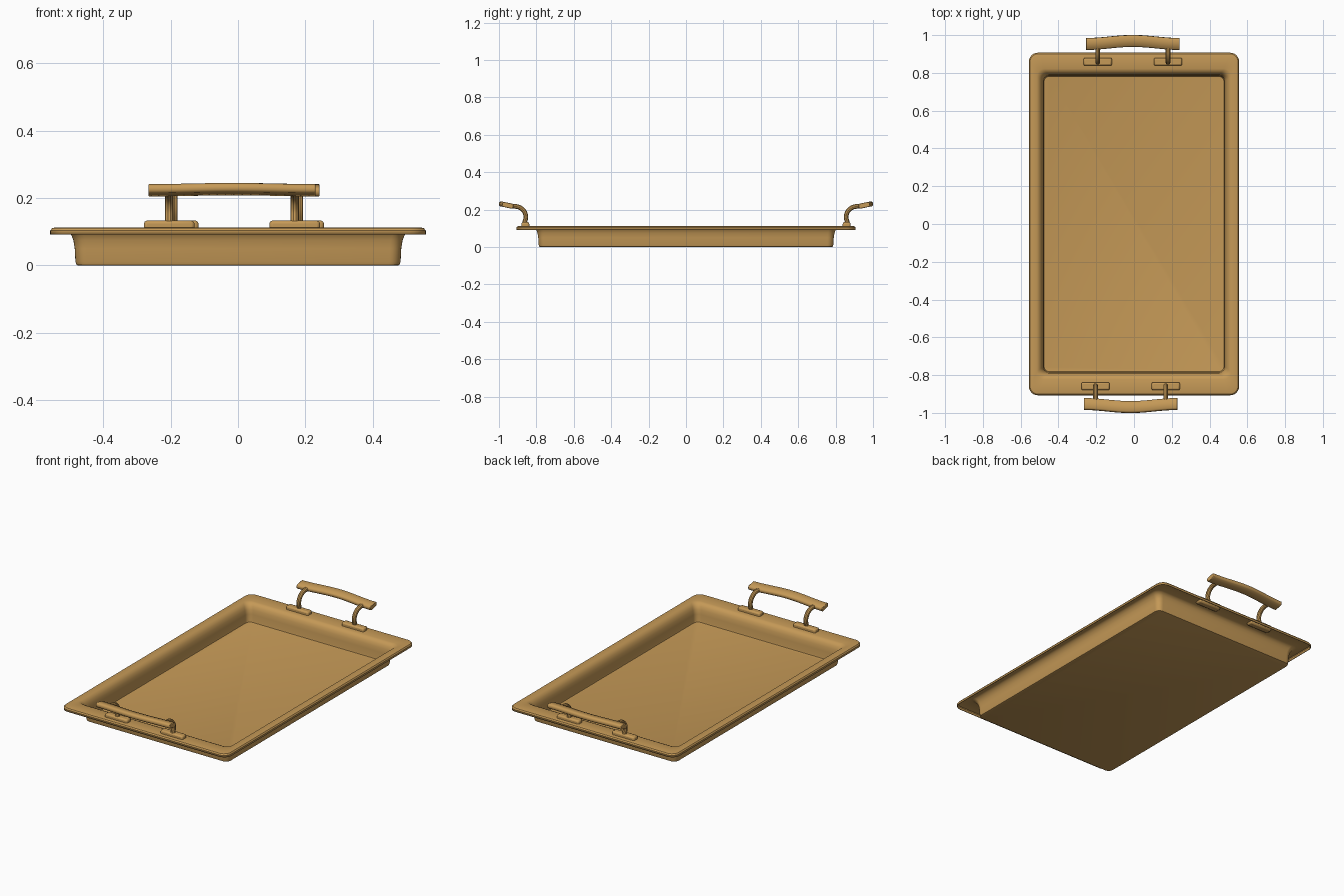
import bpy, bmesh, math
from mathutils import Matrix, Vector

cube = bpy.data.objects.get("Cube")
if cube:
    bpy.data.objects.remove(cube)

COLOR = (0.56, 0.32, 0.095, 1)
brass = bpy.data.materials.new("warm_brass")
brass.use_nodes = True
brass.diffuse_color = COLOR
brass.node_tree.nodes["Principled BSDF"].inputs["Base Color"].default_value = COLOR


def finish(obj, angle=35):
    """Give the part its material and smooth shading."""
    if not obj.data.materials:
        obj.data.materials.append(brass)
    bpy.ops.object.select_all(action="DESELECT")
    obj.select_set(True)
    bpy.context.view_layer.objects.active = obj
    bpy.ops.object.shade_smooth_by_angle(angle=math.radians(angle))


def make(name, bm):
    bmesh.ops.recalc_face_normals(bm, faces=bm.faces)
    mesh = bpy.data.meshes.new(name)
    bm.to_mesh(mesh)
    bm.free()
    obj = bpy.data.objects.new(name, mesh)
    bpy.context.collection.objects.link(obj)
    return obj


def rounded_loop(bm, hx, hy, r, z, steps=6):
    """Ring of vertices around a rounded rectangle."""
    ring = []
    for q, (sx, sy) in enumerate([(1, 1), (-1, 1), (-1, -1), (1, -1)]):
        for i in range(steps + 1):
            a = (q + i / steps) * math.pi / 2
            ring.append(bm.verts.new((sx * (hx - r) + r * math.cos(a),
                                      sy * (hy - r) + r * math.sin(a), z)))
    return ring


# Tray: thin sheet from the turned-down lip, over the rim, down to the floor
bm = bmesh.new()
profile = [(0.553, 0.903, 0.092), (0.553, 0.903, 0.102), (0.549, 0.899, 0.107),
           (0.540, 0.890, 0.109), (0.515, 0.822, 0.108), (0.505, 0.810, 0.104),
           (0.495, 0.800, 0.092), (0.488, 0.794, 0.075), (0.484, 0.790, 0.050),
           (0.482, 0.788, 0.012), (0.479, 0.785, 0.002), (0.474, 0.780, 0.0)]
rings = []
for k, (hx, hy, z) in enumerate(profile):
    radius = 0.045 - 0.015 * k / (len(profile) - 1)
    rings.append(rounded_loop(bm, hx, hy, radius, z))
for a, b in zip(rings, rings[1:]):
    n = len(a)
    for i in range(n):
        j = (i + 1) % n
        bm.faces.new((a[i], a[j], b[j], b[i]))
bm.faces.new(rings[-1])
tray = make("tray", bm)
if tray.data.polygons[-1].normal.z < 0:
    tray.data.flip_normals()
solid = tray.modifiers.new("sheet_thickness", "SOLIDIFY")
solid.thickness = 0.004
solid.offset = 1
finish(tray)


def mount(name, x, y):
    """Chamfered foot plate that passes through the rim."""
    bm = bmesh.new()
    bmesh.ops.create_cube(bm, size=1, matrix=Matrix.Translation((x, y, 0.115))
                          @ Matrix.Diagonal((0.15, 0.042, 0.036, 1)))
    obj = make(name, bm)
    bev = obj.modifiers.new("chamfer", "BEVEL")
    bev.width = 0.009
    bev.segments = 2
    finish(obj)


def post(name, x, side):
    """Bent rod from the foot plate to the grip."""
    curve = bpy.data.curves.new(name, "CURVE")
    curve.dimensions = "3D"
    curve.bevel_depth = 0.013
    curve.bevel_resolution = 3
    curve.resolution_u = 8
    curve.use_fill_caps = True
    spline = curve.splines.new("BEZIER")
    path = [(0.864, 0.125), (0.857, 0.170), (0.882, 0.207), (0.940, 0.221)]
    spline.bezier_points.add(len(path) - 1)
    for p, (y, z) in zip(spline.bezier_points, path):
        p.co = (x, side * y, z)
        p.handle_left_type = p.handle_right_type = "AUTO"
    obj = bpy.data.objects.new(name, curve)
    bpy.context.collection.objects.link(obj)
    bpy.ops.object.select_all(action="DESELECT")
    obj.select_set(True)
    bpy.context.view_layer.objects.active = obj
    bpy.ops.object.convert(target="MESH")
    finish(bpy.context.view_layer.objects.active)


def grip(name, cx, side):
    """Tilted bar, bowed outwards at the middle, with rounded edges."""
    bm = bmesh.new()
    half, segs = 0.248, 20
    tilt = Matrix.Rotation(math.radians(12), 4, "X")
    w, h, c = 0.031, 0.0135, 0.007
    section = [(-w + c, -h), (w - c, -h), (w, -h + c), (w, h - c),
               (w - c, h), (-w + c, h), (-w, h - c), (-w, -h + c)]
    rings = []
    for i in range(segs + 1):
        u = 2 * i / segs - 1
        bow = 0.0165 * (0.5 + 0.5 * math.cos(math.pi * u))
        ring = []
        for y, z in section:
            v = tilt @ Vector((0, y + bow, z))
            ring.append(bm.verts.new((cx + half * u, side * (v.y + 0.953), v.z + 0.223)))
        rings.append(ring)
    for a, b in zip(rings, rings[1:]):
        for i in range(len(a)):
            j = (i + 1) % len(a)
            bm.faces.new((a[i], a[j], b[j], b[i]))
    bm.faces.new(rings[0])
    bm.faces.new(rings[-1])
    obj = make(name, bm)
    bev = obj.modifiers.new("soft_ends", "BEVEL")
    bev.width = 0.003
    bev.segments = 2
    bev.limit_method = "ANGLE"
    bev.angle_limit = math.radians(60)
    finish(obj, 50)


# Two handles, each with a grip, two posts and two foot plates
for label, side, cx in (("back", 1, -0.006), ("front", -1, -0.018)):
    grip(label + "_grip", cx, side)
    for hand, offset in (("left", 0.186), ("right", -0.186)):
        post(f"{label}_{hand}_post", cx + offset, side)
        mount(f"{label}_{hand}_mount", cx + offset, side * 0.859)
